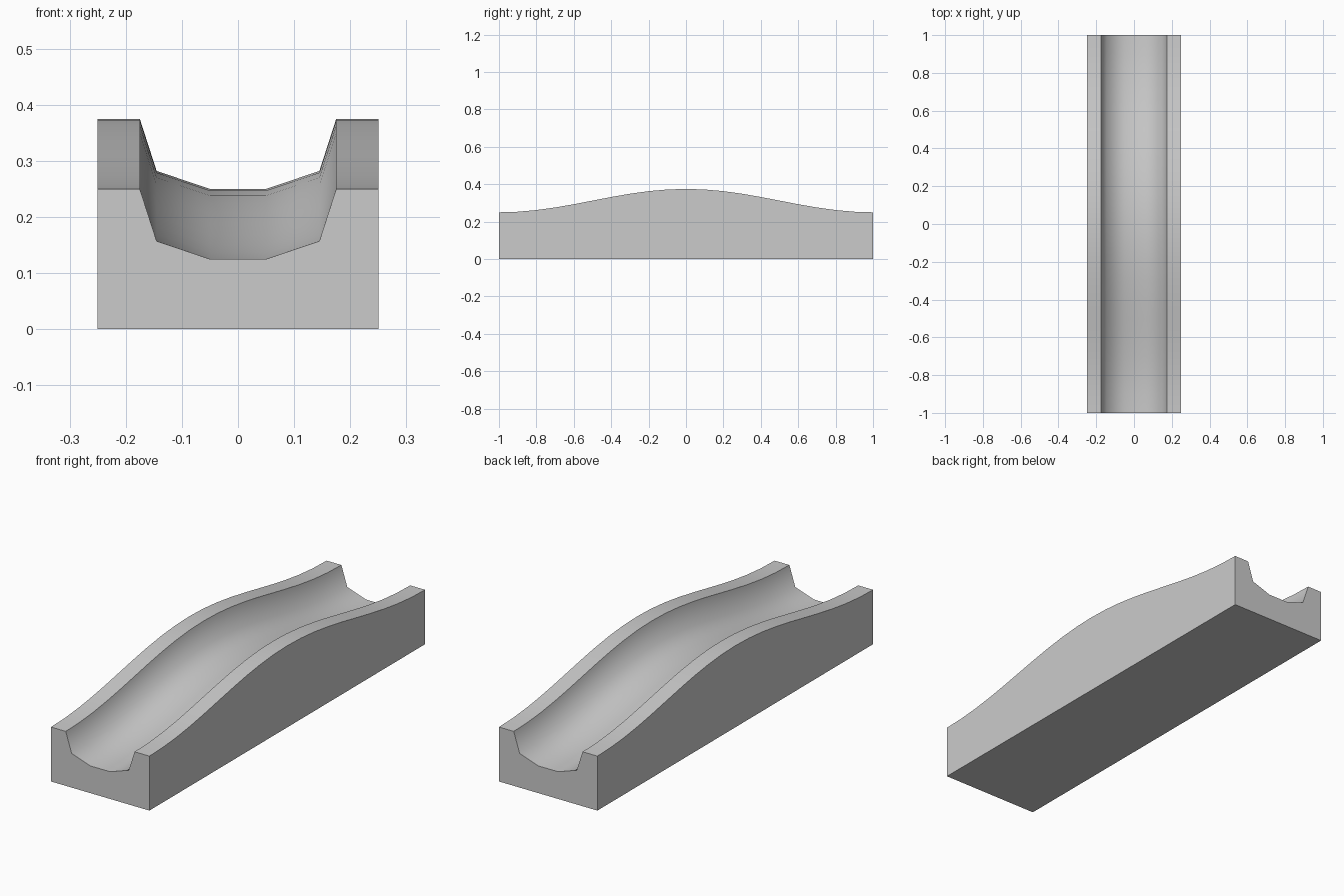
import bpy, bmesh, math

if "Cube" in bpy.data.objects:
    bpy.data.objects.remove(bpy.data.objects["Cube"])

# half cross-section of the channel top at the low ends: (x, z)
half = [(0.25, 0.25), (0.175, 0.25), (0.145, 0.157), (0.05, 0.125)]
top = half + [(-x, z) for x, z in reversed(half)]
STEPS = 20

bm = bmesh.new()

def section(y):
    """One closed cross-section, its top lifted by the hump."""
    lift = 0.0625 * (1 + math.cos(math.pi * y))
    pts = [(x, z + lift) for x, z in top] + [(-0.25, 0), (0.25, 0)]
    return [bm.verts.new((x, y, z)) for x, z in pts]

# sweep the cross-section along the length
rings = [section(-1 + 2 * i / STEPS) for i in range(STEPS + 1)]
n = len(rings[0])
for a, b in zip(rings, rings[1:]):
    for i in range(n):
        j = (i + 1) % n
        bm.faces.new((a[i], a[j], b[j], b[i]))

# end caps
bm.faces.new(rings[0])
bm.faces.new(rings[-1])
bmesh.ops.recalc_face_normals(bm, faces=bm.faces[:])

mesh = bpy.data.meshes.new("humped_channel")
bm.to_mesh(mesh)
bm.free()
track = bpy.data.objects.new("humped_channel", mesh)
bpy.context.collection.objects.link(track)

# smooth trough, crisp rims
bpy.context.view_layer.objects.active = track
track.select_set(True)
bpy.ops.object.shade_smooth_by_angle(angle=math.radians(60))
